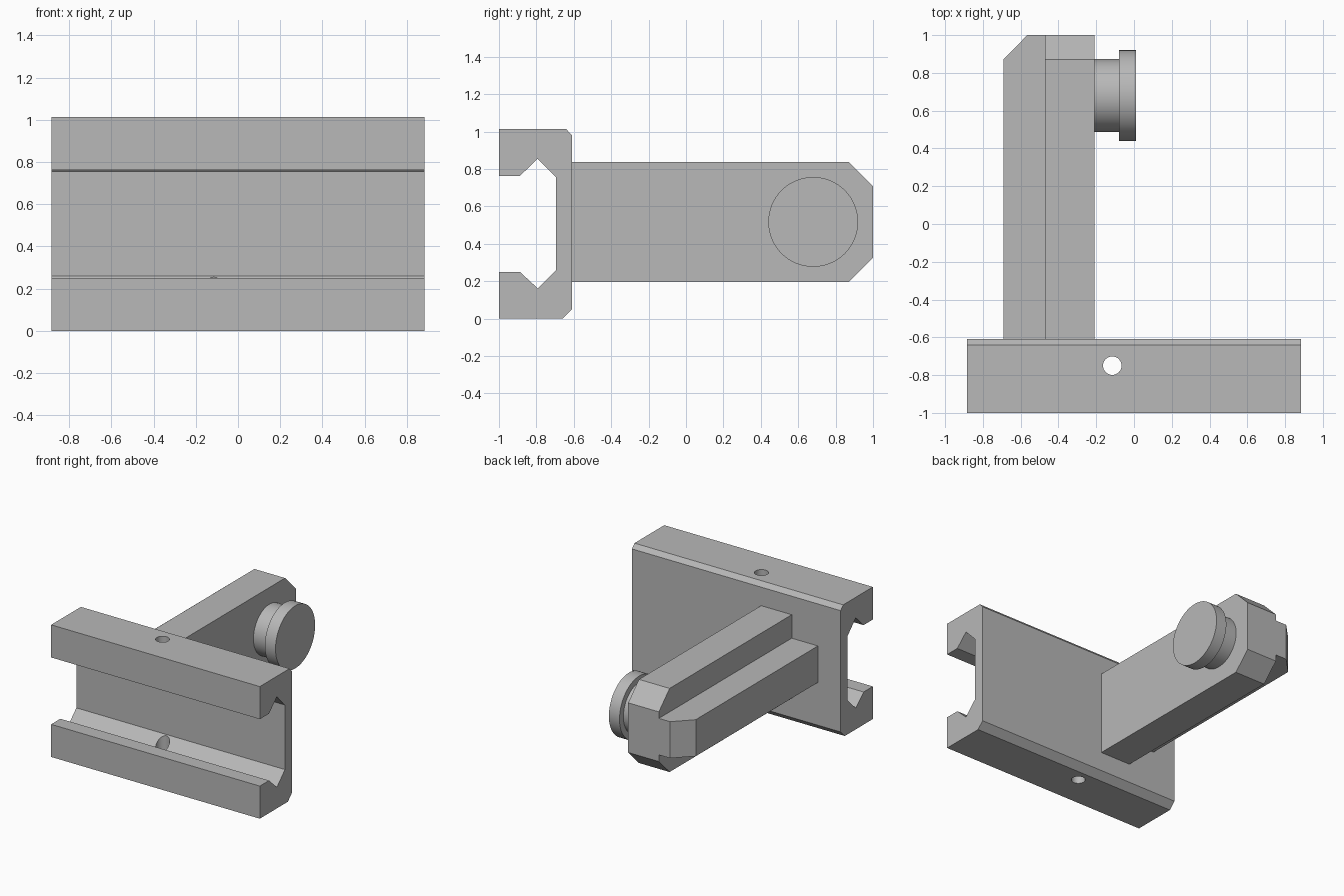
import bpy, bmesh
from mathutils import Matrix, Vector

cube = bpy.data.objects.get("Cube")
if cube:
    bpy.data.objects.remove(cube, do_unlink=True)

# Single grey material
grey = bpy.data.materials.new("grey")
grey.use_nodes = True
colour = (0.48, 0.48, 0.48, 1)
grey.diffuse_color = colour
grey.node_tree.nodes["Principled BSDF"].inputs["Base Color"].default_value = colour


def finish(name, bm, smooth=False):
    bmesh.ops.recalc_face_normals(bm, faces=bm.faces)
    mesh = bpy.data.meshes.new(name)
    bm.to_mesh(mesh)
    bm.free()
    mesh.materials.append(grey)
    obj = bpy.data.objects.new(name, mesh)
    bpy.context.collection.objects.link(obj)
    if smooth:
        shade(obj)
    return obj


def shade(obj):
    bpy.ops.object.select_all(action='DESELECT')
    obj.select_set(True)
    bpy.context.view_layer.objects.active = obj
    bpy.ops.object.shade_smooth_by_angle()


def extrude(name, points, axis, start, end):
    """Extrude an outline along x (outline in y, z) or z (outline in x, y)."""
    bm = bmesh.new()
    place = (lambda a, b: (start, a, b)) if axis == 'X' else (lambda a, b: (a, b, start))
    face = bm.faces.new([bm.verts.new(place(a, b)) for a, b in points])
    result = bmesh.ops.extrude_face_region(bm, geom=[face], use_keep_orig=True)
    moved = [g for g in result["geom"] if isinstance(g, bmesh.types.BMVert)]
    step = end - start
    bmesh.ops.translate(bm, verts=moved,
                        vec=Vector((step, 0, 0) if axis == 'X' else (0, 0, step)))
    return finish(name, bm)


def cylinder(name, radius, centre, depth, axis, sides=64):
    bm = bmesh.new()
    turn = Matrix.Rotation(1.5707963, 4, 'Y') if axis == 'X' else Matrix()
    bmesh.ops.create_cone(bm, cap_ends=True, segments=sides, radius1=radius,
                          radius2=radius, depth=depth,
                          matrix=Matrix.Translation(centre) @ turn)
    return finish(name, bm, smooth=True)


# Clamp channel with V grooves inside both jaws
channel = extrude("clamp_channel", [
    (-1, 0), (-0.66, 0), (-0.61, 0.05), (-0.61, 0.98), (-0.64, 1.013),
    (-1, 1.013), (-1, 0.763), (-0.888, 0.763), (-0.793, 0.855), (-0.695, 0.755),
    (-0.695, 0.26), (-0.793, 0.162), (-0.888, 0.25), (-1, 0.25)],
    'X', -0.885, 0.885)

# Pin hole through both jaws
cutter = cylinder("hole_cutter", 0.049, (-0.115, -0.75, 0.5), 2, 'Z', 32)
cutter.hide_render = True
cut = channel.modifiers.new("pin_hole", 'BOOLEAN')
cut.operation = 'DIFFERENCE'
cut.solver = 'EXACT'
cut.object = cutter
bpy.context.view_layer.objects.active = channel
bpy.ops.object.modifier_apply(modifier=cut.name)
bpy.data.objects.remove(cutter, do_unlink=True)
shade(channel)

# Arm plate with chamfered free end
extrude("arm_plate", [
    (-0.62, 0.197), (0.87, 0.197), (1, 0.327), (1, 0.708), (0.87, 0.838), (-0.62, 0.838)],
    'X', -0.47, -0.21)

# Stiffening rib along the arm
extrude("arm_rib", [
    (-0.46, -0.62), (-0.46, 1), (-0.565, 1), (-0.692, 0.87), (-0.692, -0.62)],
    'Z', 0.378, 0.658)

# Button: neck and wider head
cylinder("button_neck", 0.193, (-0.15, 0.68, 0.517), 0.15, 'X')
cylinder("button_head", 0.24, (-0.035, 0.68, 0.517), 0.09, 'X')
